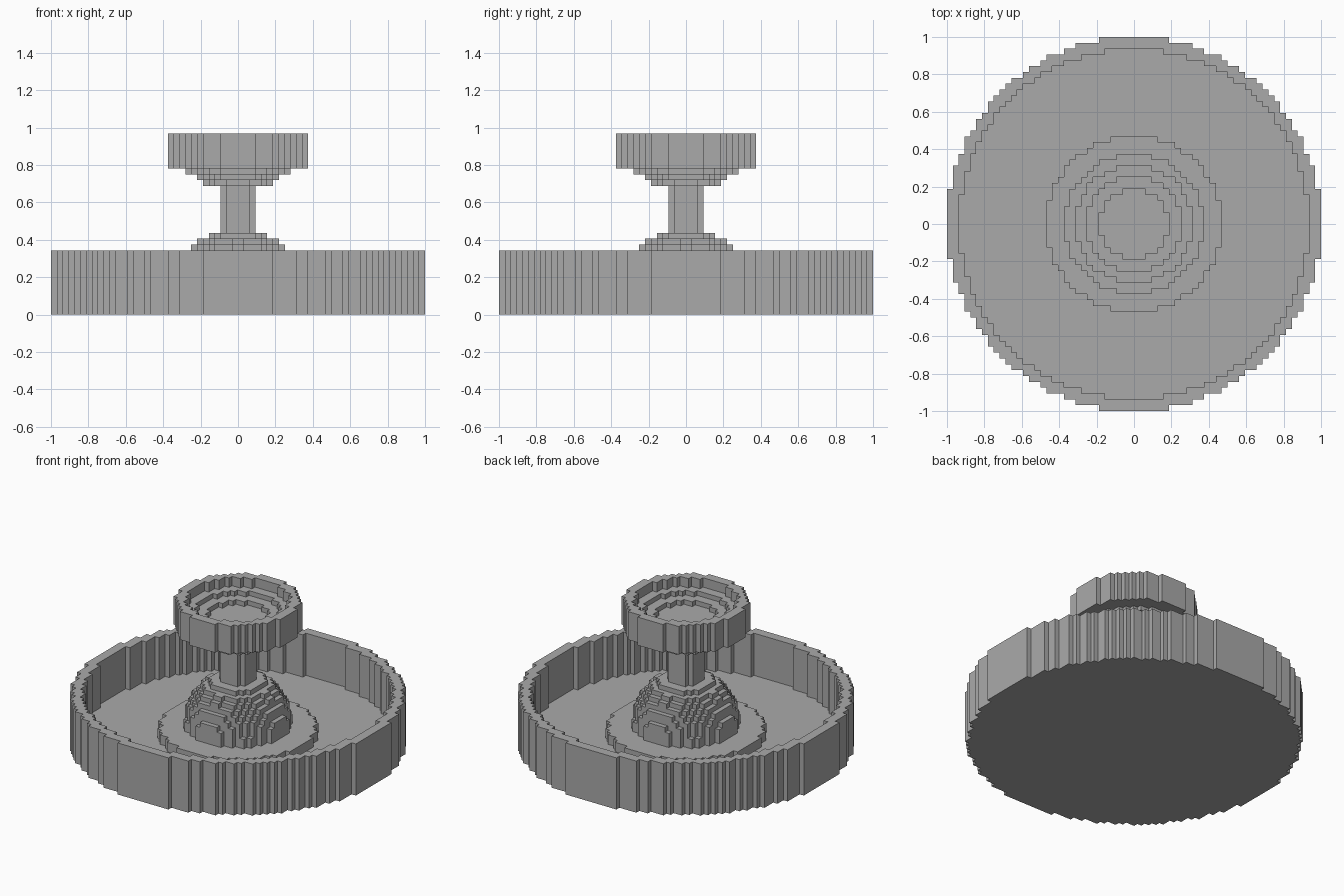
import bpy
import bmesh
import math

if "Cube" in bpy.data.objects:
    bpy.data.objects.remove(bpy.data.objects["Cube"], do_unlink=True)

UNIT = 1 / 32  # edge length of one block

stone = bpy.data.materials.new("grey_stone")
stone.use_nodes = True
GREY = (0.4, 0.4, 0.4, 1)
stone.diffuse_color = GREY
stone.node_tree.nodes["Principled BSDF"].inputs["Base Color"].default_value = GREY


def add_tube(bm, outer, inner, low, high):
    """Blocky disc or ring: every block whose centre lies between the radii."""
    part = bmesh.new()
    reach = math.ceil(outer)
    corners = {}

    def corner(i, j):
        if (i, j) not in corners:
            corners[i, j] = part.verts.new((i * UNIT, j * UNIT, low * UNIT))
        return corners[i, j]

    for i in range(-reach, reach):
        for j in range(-reach, reach):
            d = (i + 0.5) ** 2 + (j + 0.5) ** 2
            if inner ** 2 < d <= outer ** 2:
                part.faces.new([corner(i, j), corner(i + 1, j),
                                corner(i + 1, j + 1), corner(i, j + 1)])
    # merge the blocks into one flat outline, then raise it
    bmesh.ops.dissolve_limit(part, angle_limit=0.01, verts=part.verts[:], edges=part.edges[:])
    raised = bmesh.ops.extrude_face_region(part, geom=part.faces[:], use_keep_orig=True)
    top = [g for g in raised["geom"] if isinstance(g, bmesh.types.BMVert)]
    bmesh.ops.translate(part, verts=top, vec=(0, 0, (high - low) * UNIT))
    bmesh.ops.recalc_face_normals(part, faces=part.faces[:])
    mesh = bpy.data.meshes.new("piece")
    part.to_mesh(mesh)
    part.free()
    bm.from_mesh(mesh)
    bpy.data.meshes.remove(mesh)


def make_part(name, tubes):
    bm = bmesh.new()
    for tube in tubes:
        add_tube(bm, *tube)
    mesh = bpy.data.meshes.new(name)
    bm.to_mesh(mesh)
    bm.free()
    mesh.materials.append(stone)
    bpy.context.collection.objects.link(bpy.data.objects.new(name, mesh))


# each tube: outer radius, inner radius, bottom, top (in blocks)
make_part("basin_wall", [(32, 30, 0, 11)])
make_part("basin_floor", [(30, 0, 0, 2)])
make_part("pedestal_step", [(15, 0, 2, 4)])

# stepped dome: slices of a sphere
DOME_RADIUS, DOME_CENTRE = 10, 5
make_part("dome", [(math.sqrt(DOME_RADIUS ** 2 - (z + 0.5 - DOME_CENTRE) ** 2), 0, z, z + 1)
                   for z in range(4, 14)])
make_part("stem", [(3, 0, 14, 22)])

# upper bowl: stepped underside, then nested rings stepping down inside
make_part("bowl_underside", [(r, 0, 22 + k, 23 + k) for k, r in enumerate((6, 7, 9))])
make_part("bowl", [(12, 10, 25, 31), (10, 8, 25, 29), (8, 6, 25, 28), (6, 0, 25, 27)])
